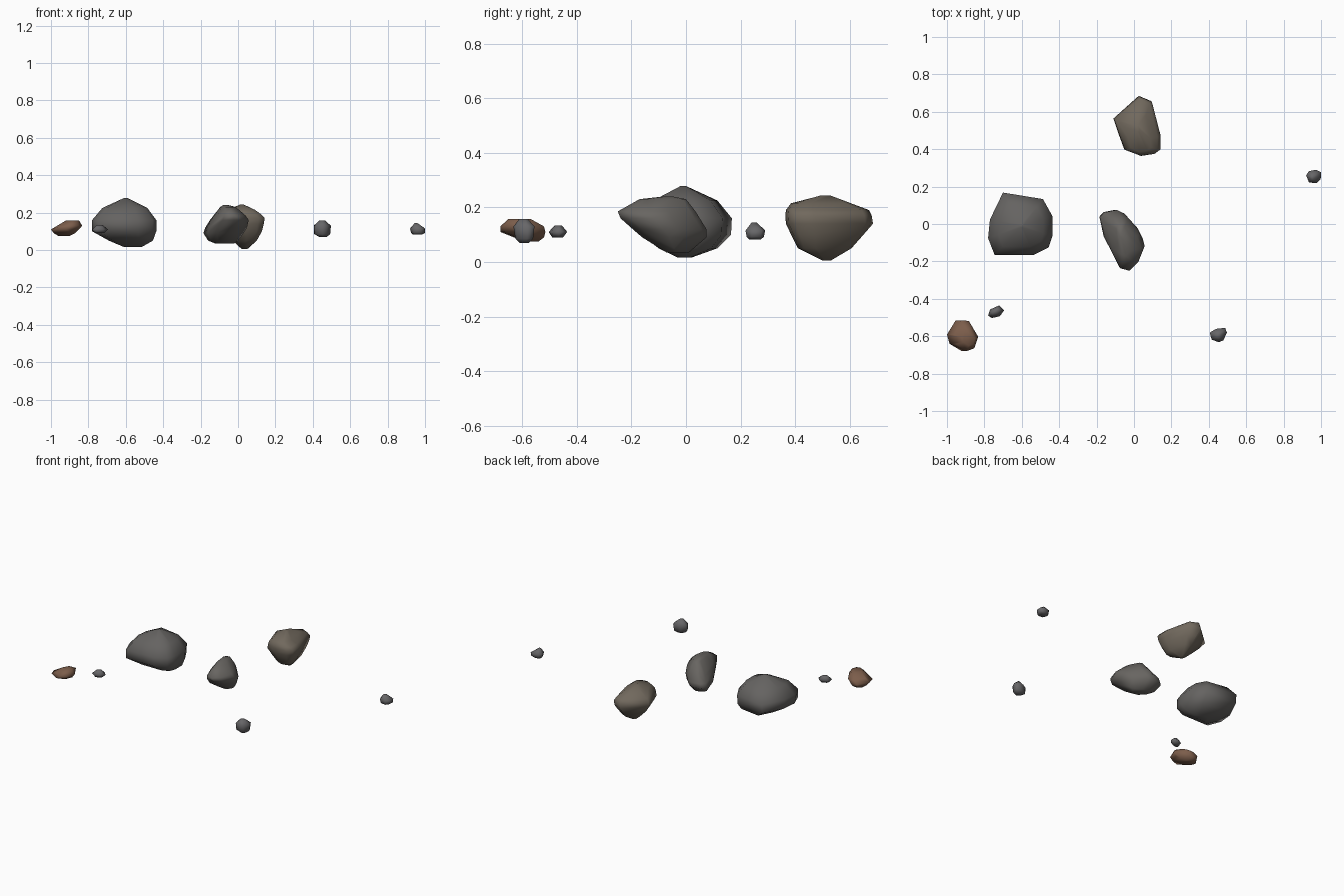
import bpy, bmesh


def material(name, rgb):
    m = bpy.data.materials.new(name)
    m.diffuse_color = (*rgb, 1)
    return m


GREY = material("dark_grey_stone", (0.13, 0.125, 0.12))
WARM = material("warm_grey_stone", (0.165, 0.14, 0.11))
MID = material("mid_grey_stone", (0.138, 0.13, 0.12))
BROWN = material("brown_stone", (0.2, 0.11, 0.07))
PEBBLE = material("pebble_stone", (0.135, 0.133, 0.138))


def rock(name, outline, levels, mat):
    """Plan outline fitted into the x/y extents at each height, then wrapped in a convex hull.
    levels: (z, x min, x max, y min, y max)"""
    xs, ys = zip(*outline)
    ax, ay = min(xs), min(ys)
    w, d = max(xs) - ax, max(ys) - ay
    bm = bmesh.new()
    for z, x0, x1, y0, y1 in levels:
        for x, y in outline:
            bm.verts.new((x0 + (x - ax) / w * (x1 - x0), y0 + (y - ay) / d * (y1 - y0), z))
    hull = bmesh.ops.convex_hull(bm, input=bm.verts)
    loose = {v for v in bm.verts if not v.link_faces}
    bmesh.ops.delete(bm, geom=list(loose), context='VERTS')
    bmesh.ops.remove_doubles(bm, verts=bm.verts, dist=0.008)
    bmesh.ops.recalc_face_normals(bm, faces=bm.faces)
    for f in bm.faces:
        f.smooth = True
    me = bpy.data.meshes.new(name)
    bm.to_mesh(me)
    bm.free()
    me.materials.append(mat)
    bpy.context.collection.objects.link(bpy.data.objects.new(name, me))


# Large blocky rock on the left
rock("large_rock",
     [(-.70, .175), (-.485, .14), (-.435, .05), (-.435, -.06), (-.455, -.12),
      (-.535, -.16), (-.745, -.16), (-.78, -.07), (-.77, .03)],
     [(.016, -.61, -.515, -.03, .02), (.05, -.69, -.455, -.10, .115),
      (.10, -.78, -.437, -.165, .165), (.16, -.78, -.437, -.165, .168),
      (.225, -.725, -.485, -.12, .115), (.278, -.61, -.59, -.02, 0)], GREY)

# Warm grey rock at the back
rock("back_rock",
     [(-.107, .57), (.03, .69), (.096, .663), (.144, .48), (.144, .41),
      (.11, .385), (.037, .374), (-.048, .406), (-.08, .49)],
     [(.005, .02, .05, .50, .53), (.05, -.03, .10, .41, .606),
      (.10, -.08, .128, .385, .65), (.14, -.11, .138, .366, .685),
      (.17, -.105, .143, .364, .68), (.19, -.09, .125, .366, .67),
      (.215, -.05, .09, .385, .60), (.243, .01, .03, .49, .53)], WARM)

# Long rock in the centre, leaning forward
rock("centre_rock",
     [(-.18, .027), (-.155, .06), (-.09, .075), (-.048, .053), (.027, -.037),
      (.059, -.107), (.02, -.2), (-.032, -.24), (-.1, -.225), (-.155, -.112)],
     [(.034, -.12, -.02, -.07, .01), (.05, -.16, 0, -.09, .02),
      (.09, -.185, .03, -.16, .075), (.12, -.175, .048, -.195, .075),
      (.16, -.15, .057, -.24, .05), (.185, -.13, .04, -.25, .035),
      (.23, -.095, -.013, -.17, 0), (.24, -.08, -.05, -.08, -.05)], MID)

# Flat brown rock at front left
rock("brown_rock",
     [(-1, -.59), (-.947, -.513), (-.893, -.513), (-.83, -.6), (-.856, -.663),
      (-.91, -.68), (-.984, -.64)],
     [(.075, -.96, -.90, -.575, -.54), (.09, -.985, -.87, -.63, -.52),
      (.11, -1, -.85, -.68, -.515), (.13, -.965, -.833, -.68, -.52),
      (.158, -.92, -.85, -.65, -.57)], BROWN)

# Three small pebbles
rock("left_pebble",
     [(-.78, -.487), (-.77, -.455), (-.72, -.433), (-.695, -.46), (-.717, -.49), (-.76, -.5)],
     [(.09, -.765, -.715, -.49, -.45), (.11, -.78, -.695, -.503, -.435),
      (.134, -.755, -.725, -.48, -.455)], PEBBLE)
rock("front_pebble",
     [(.407, -.577), (.44, -.556), (.49, -.55), (.5, -.577), (.48, -.62), (.455, -.63), (.417, -.615)],
     [(.07, .435, .475, -.61, -.575), (.085, .407, .493, -.625, -.56),
      (.13, .405, .497, -.632, -.555), (.158, .435, .465, -.61, -.58)], PEBBLE)
rock("right_pebble",
     [(.92, .265), (.935, .285), (.97, .292), (.997, .28), (.995, .245), (.975, .226), (.935, .23)],
     [(.083, .935, .985, .23, .275), (.092, .925, 1, .222, .285),
      (.115, .92, 1, .218, .29), (.144, .945, .965, .24, .26)], PEBBLE)
